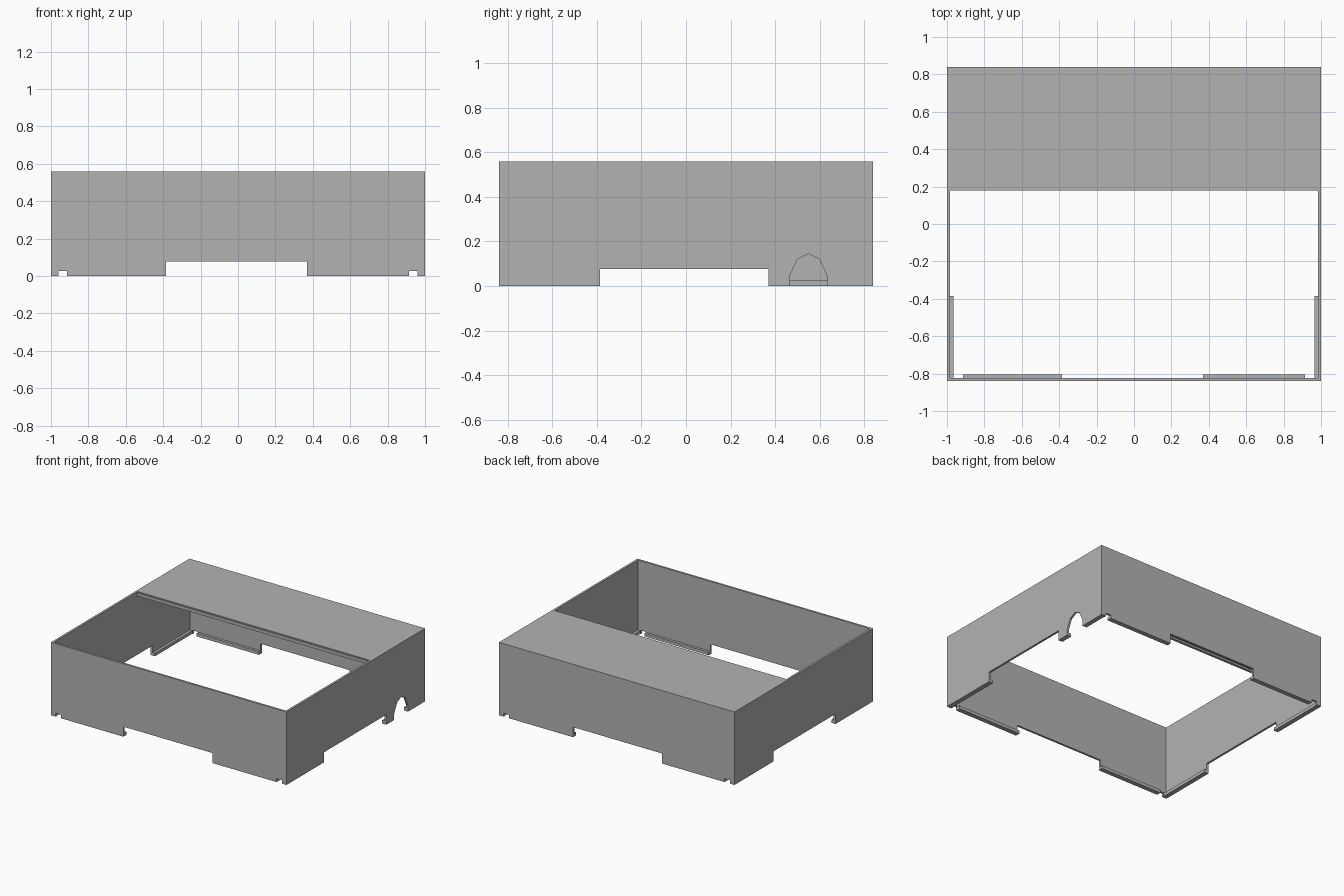
import bpy
import bmesh
from mathutils import Vector

cube = bpy.data.objects.get("Cube")
if cube:
    bpy.data.objects.remove(cube, do_unlink=True)

# Overall dimensions
W, D, H, T = 1.0, 0.84, 0.56, 0.016
CUT_A, CUT_B, CUT_H = -0.385, 0.37, 0.077   # wide gap along each wall base
LEDGE, LEDGE_H = 0.02, 0.024                # inner ledge along the feet
SLOT_A, SLOT_B = 0.915, 0.96                # small slots near the corners

grey = bpy.data.materials.new("plain grey")
grey.use_nodes = True
grey.diffuse_color = (0.45, 0.45, 0.45, 1)
grey.node_tree.nodes["Principled BSDF"].inputs["Base Color"].default_value = grey.diffuse_color


def panel(name, outline, axis, start, end):
    """Extrude an outline of (horizontal, height) points along x or y."""
    bm = bmesh.new()
    place = (lambda u, v: (start, u, v)) if axis == "x" else (lambda u, v: (u, start, v))
    face = bm.faces.new([bm.verts.new(place(u, v)) for u, v in outline])
    shift = Vector((end - start, 0, 0)) if axis == "x" else Vector((0, end - start, 0))
    made = bmesh.ops.extrude_face_region(bm, geom=[face])["geom"]
    bmesh.ops.translate(bm, vec=shift, verts=[g for g in made if isinstance(g, bmesh.types.BMVert)])
    bmesh.ops.recalc_face_normals(bm, faces=bm.faces)
    mesh = bpy.data.meshes.new(name)
    bm.to_mesh(mesh)
    bm.free()
    mesh.materials.append(grey)
    obj = bpy.data.objects.new(name, mesh)
    bpy.context.collection.objects.link(obj)
    return obj


def box(name, x0, x1, y0, y1, z0, z1):
    return panel(name, [(x0, z0), (x1, z0), (x1, z1), (x0, z1)], "y", y0, y1)


def notch(a, b, h):
    return [(a, 0), (a, h), (b, h), (b, 0)]


wide_gap = notch(CUT_A, CUT_B, CUT_H)
arch = [(0.465, 0), (0.465, 0.045), (0.5, 0.12), (0.55, 0.145),
        (0.6, 0.12), (0.633, 0.045), (0.633, 0)]

# Front and back walls with corner slots
long_wall = ([(-W, 0)] + notch(-SLOT_B, -SLOT_A, LEDGE_H + 0.002) + wide_gap
             + notch(SLOT_A, SLOT_B, LEDGE_H + 0.002) + [(W, 0), (W, H), (-W, H)])
panel("front_wall", long_wall, "y", -D, -D + T)
panel("back_wall", long_wall, "y", D - T, D)

# Side walls, the left one with an arched opening
E = D - T
top = [(E, 0), (E, H), (-E, H)]
panel("right_wall", [(-E, 0)] + wide_gap + top, "x", -W, -W + T)
panel("left_wall", [(-E, 0)] + wide_gap + arch + top, "x", W - T, W)

# Rear deck with a slim support strip under its front edge
I = W - T
box("rear_deck", -I, I, 0.19, E, H - T, H)
box("deck_support", -I, I, 0.18, 0.2, H - 0.03, H - 0.006)

# Ledges inside the feet of the front and back walls
for side, y in (("front", -E), ("back", E - LEDGE)):
    for part, a, b in (("right", -SLOT_A, CUT_A), ("left", CUT_B, SLOT_A)):
        box(f"{side}_{part}_ledge", a, b, y, y + LEDGE, 0, LEDGE_H)

# Ledges inside the feet of the side walls, broken at the arch
right_runs = [(-E, CUT_A), (CUT_B, E)]
left_runs = [(-E, CUT_A), (CUT_B, arch[0][0]), (arch[-1][0], E)]
for side, x, runs in (("right", -I, right_runs), ("left", I - LEDGE, left_runs)):
    for i, (a, b) in enumerate(runs):
        box(f"{side}_side_ledge_{i + 1}", x, x + LEDGE, a, b, 0, LEDGE_H)
